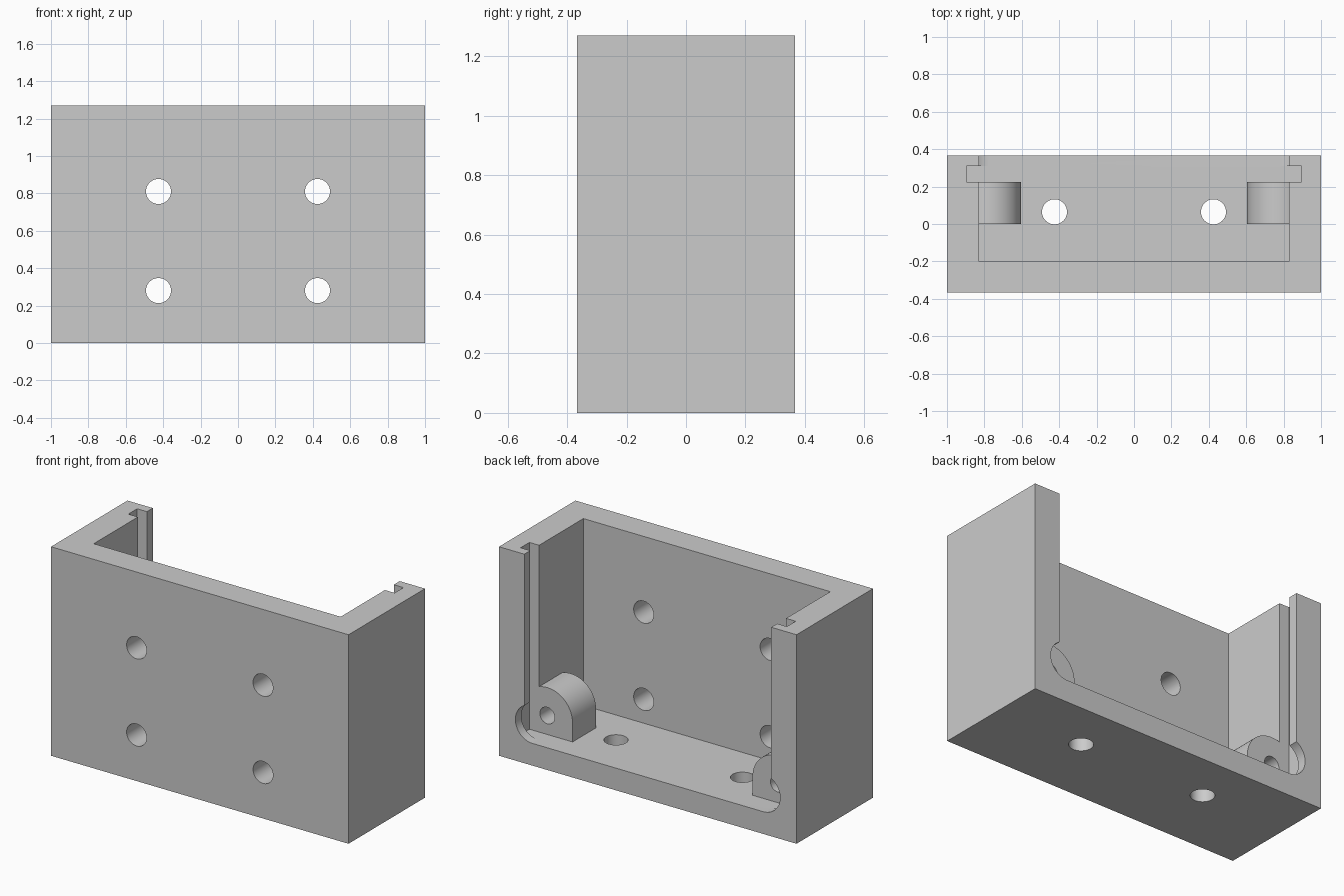
import bpy, bmesh
from math import sin, cos, pi, acos

cube = bpy.data.objects.get("Cube")
if cube:
    bpy.data.objects.remove(cube, do_unlink=True)

grey = bpy.data.materials.new("matte grey")
grey.use_nodes = True
colour = (0.6, 0.6, 0.6, 1)
grey.diffuse_color = colour
grey.node_tree.nodes["Principled BSDF"].inputs["Base Color"].default_value = colour

W, D, H = 1.0, 0.367, 1.27            # half width, half depth, height
INNER, FLOOR, TOP = 0.83, 0.135, 1.5  # cavity half width, floor level, cutter top
SLOT_Y, LIP_Y = 0.225, 0.31           # panel slot between these depths
CX, CZ = 0.775, 0.25                  # screw boss centre


def arc(cx, cz, r, a0, a1, n=32):
    return [(cx + r * cos(a0 + (a1 - a0) * i / n),
             cz + r * sin(a0 + (a1 - a0) * i / n)) for i in range(n + 1)]


def circle(cx, cz, r):
    return arc(cx, cz, r, 0, 2 * pi, 48)[:-1]


def rect(x0, x1, z0, z1):
    return [(x0, z0), (x1, z0), (x1, z1), (x0, z1)]


def prism(name, profile, a, b, axis="y"):
    """Extrude a closed profile from a to b along y (x,z profile) or z (x,y profile)."""
    bm = bmesh.new()
    place = (lambda u, v: (u, a, v)) if axis == "y" else (lambda u, v: (u, v, a))
    face = bm.faces.new([bm.verts.new(place(u, v)) for u, v in profile])
    out = bmesh.ops.extrude_face_region(bm, geom=[face])
    verts = [g for g in out["geom"] if isinstance(g, bmesh.types.BMVert)]
    step = (0, b - a, 0) if axis == "y" else (0, 0, b - a)
    bmesh.ops.translate(bm, verts=verts, vec=step)
    bmesh.ops.recalc_face_normals(bm, faces=bm.faces)
    mesh = bpy.data.meshes.new(name)
    bm.to_mesh(mesh)
    bm.free()
    mesh.materials.append(grey)
    obj = bpy.data.objects.new(name, mesh)
    bpy.context.collection.objects.link(obj)
    return obj


def combine(target, tool, operation):
    mod = target.modifiers.new("shape", "BOOLEAN")
    mod.operation, mod.solver, mod.object = operation, "EXACT", tool
    bpy.context.view_layer.objects.active = target
    bpy.ops.object.modifier_apply(modifier=mod.name)
    bpy.data.objects.remove(tool, do_unlink=True)


# Box with open top and back
body = prism("enclosure_body", rect(-W, W, 0, H), -D, D)
combine(body, prism("cavity", rect(-INNER, INNER, FLOOR, TOP), -0.2, LIP_Y), "DIFFERENCE")

# Slot for a sliding back panel
combine(body, prism("panel_slot", rect(-0.895, 0.895, FLOOR, TOP), SLOT_Y, LIP_Y), "DIFFERENCE")

# Back opening, with round clearance at the lower corners
r = CZ - FLOOR
side = arc(CX, CZ, r, -pi / 2, acos((INNER - CX) / r)) + [(INNER, TOP)]
opening = side + [(-x, z) for x, z in reversed(side)]
combine(body, prism("back_opening", opening, LIP_Y - 0.01, D + 0.1), "DIFFERENCE")

for s in (-1, 1):
    # Screw boss in the lower corner
    boss = [(0.605, 0.08)] + arc(CX, CZ, CX - 0.605, pi, 0) + [(0.945, 0.08)]
    combine(body, prism("screw_boss", [(s * x, z) for x, z in boss], 0, SLOT_Y), "UNION")
    combine(body, prism("boss_hole", circle(s * CX, CZ, 0.05), -0.05, 0.27), "DIFFERENCE")
    # Mounting holes in the front wall and the floor
    for z in (0.28, 0.81):
        combine(body, prism("front_hole", circle(s * 0.425, z, 0.067), -D - 0.1, -0.1), "DIFFERENCE")
    combine(body, prism("floor_hole", circle(s * 0.425, 0.065, 0.067), -0.1, FLOOR + 0.05, "z"), "DIFFERENCE")

# Smooth round surfaces, sharp edges
bpy.ops.object.select_all(action="DESELECT")
body.select_set(True)
bpy.context.view_layer.objects.active = body
bpy.ops.object.shade_smooth_by_angle(angle=pi / 6)
